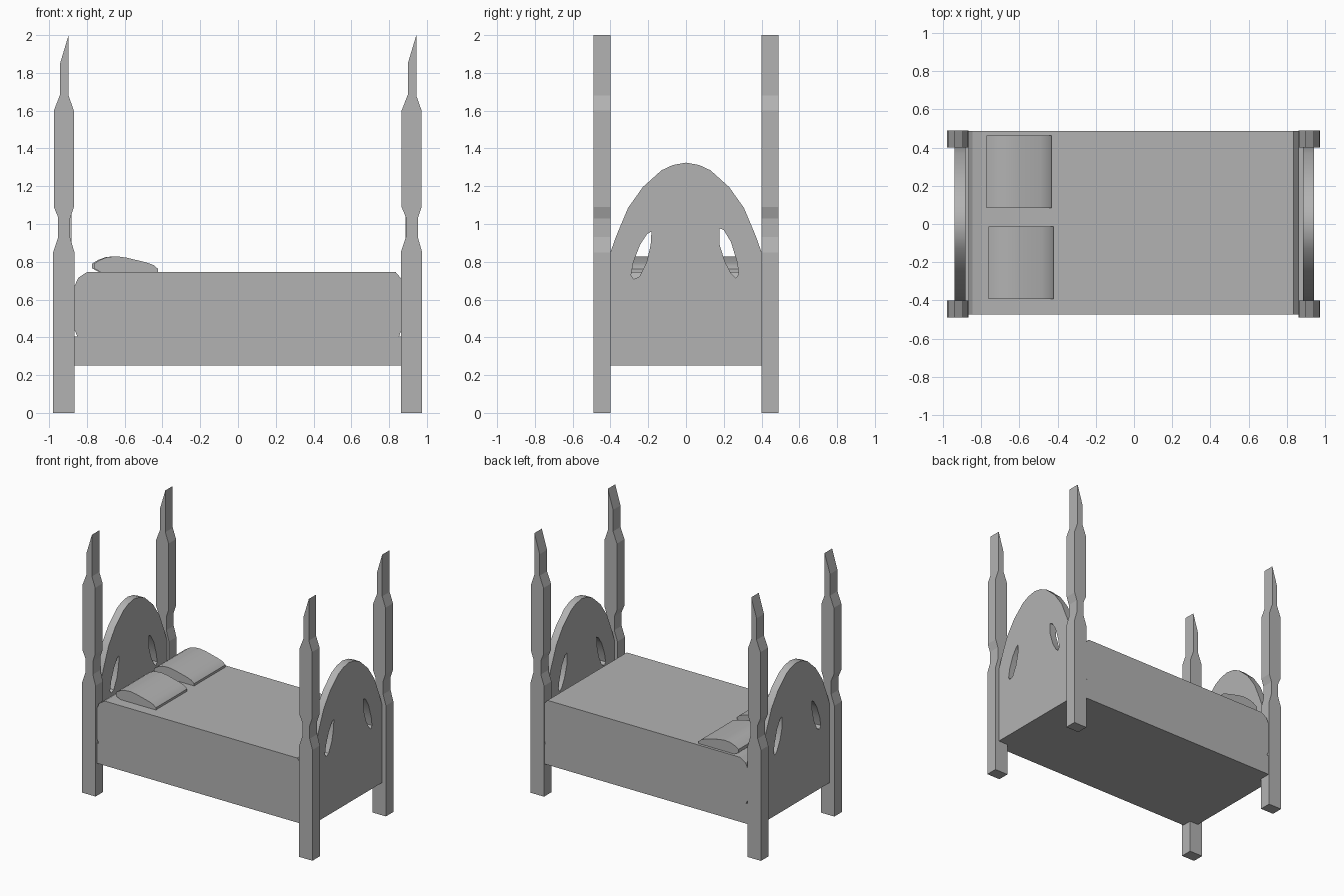
import bpy, bmesh, math
from mathutils import Matrix

if "Cube" in bpy.data.objects:
    bpy.data.objects.remove(bpy.data.objects["Cube"])

grey = bpy.data.materials.new("plain_grey")
grey.diffuse_color = (0.45, 0.45, 0.45, 1)
grey.use_nodes = True
grey.node_tree.nodes["Principled BSDF"].inputs["Base Color"].default_value = grey.diffuse_color

XZ = Matrix(((1, 0, 0), (0, 0, -1), (0, 1, 0))).to_4x4()   # profile seen from the front
YZ = Matrix(((0, 0, 1), (1, 0, 0), (0, 1, 0))).to_4x4()    # profile seen from the side


def extrude(name, loops, plane, lo, hi, shift=0.0, smooth=None):
    """Extrude a filled outline (later loops are holes) from lo to hi."""
    cu = bpy.data.curves.new(name, 'CURVE')
    cu.dimensions = '2D'
    cu.fill_mode = 'BOTH'
    cu.extrude = (hi - lo) / 2
    for loop in loops:
        sp = cu.splines.new('POLY')
        sp.points.add(len(loop) - 1)
        for p, (a, b) in zip(sp.points, loop):
            p.co = (a + shift, b, 0, 1)
        sp.use_cyclic_u = True
    tmp = bpy.data.objects.new(name + "_outline", cu)
    bpy.context.collection.objects.link(tmp)
    bpy.context.view_layer.update()
    deps = bpy.context.evaluated_depsgraph_get()
    me = bpy.data.meshes.new_from_object(tmp.evaluated_get(deps))
    bpy.data.objects.remove(tmp)
    mid = (lo + hi) / 2
    off = (0, mid, 0) if plane is XZ else (mid, 0, 0)
    me.transform(Matrix.Translation(off) @ plane)
    bm = bmesh.new()
    bm.from_mesh(me)
    bmesh.ops.remove_doubles(bm, verts=bm.verts, dist=1e-5)
    bmesh.ops.recalc_face_normals(bm, faces=bm.faces)
    for f in bm.faces:
        f.smooth = False
    bm.to_mesh(me)
    bm.free()
    me.materials.clear()
    me.materials.append(grey)
    ob = bpy.data.objects.new(name, me)
    bpy.context.collection.objects.link(ob)
    if smooth:
        bpy.ops.object.select_all(action='DESELECT')
        ob.select_set(True)
        bpy.context.view_layer.objects.active = ob
        bpy.ops.object.shade_smooth_by_angle(angle=math.radians(smooth))
    return ob


# Four posts: same silhouette at the head and foot, with a slanted tip
post = [(-0.979, 0), (-0.866, 0), (-0.866, 0.85), (-0.889, 0.93), (-0.889, 1.03),
        (-0.869, 1.09), (-0.869, 1.60), (-0.897, 1.68), (-0.897, 2.0), (-0.942, 1.85),
        (-0.942, 1.685), (-0.975, 1.60), (-0.975, 1.09), (-0.952, 1.035),
        (-0.952, 0.93), (-0.979, 0.85)]
for end, dx in (("head", 0), ("foot", 1.841)):
    for side, lo, hi in (("front", -0.49, -0.40), ("back", 0.40, 0.49)):
        extrude(f"{end}_{side}_post", [post], XZ, lo, hi, dx)

# Arched end boards with two slanted openings
half = [(0.40, 0.25), (0.40, 0.85), (0.37, 0.935), (0.307, 1.085), (0.228, 1.196),
        (0.13, 1.284), (0.07, 1.312)]
arch = half + [(0, 1.325)] + [(-y, z) for y, z in reversed(half)]
hole_a = [(-0.183, 0.96), (-0.206, 0.947), (-0.243, 0.89), (-0.278, 0.80), (-0.291, 0.73),
          (-0.277, 0.708), (-0.246, 0.722), (-0.208, 0.80), (-0.187, 0.89)]
hole_b = [(0.178, 0.977), (0.178, 0.89), (0.206, 0.80), (0.238, 0.74), (0.264, 0.714),
          (0.279, 0.735), (0.270, 0.80), (0.238, 0.905), (0.20, 0.968)]
extrude("headboard", [arch, hole_a, hole_b], YZ, -0.94, -0.882, smooth=30)
extrude("footboard", [arch, hole_a, hole_b], YZ, 0.886, 0.942, smooth=30)

# Base slab between the boards
base = [(-0.885, 0.25), (0.888, 0.25), (0.888, 0.405), (-0.885, 0.405)]
extrude("bed_base", [base], XZ, -0.475, 0.486)

# Mattress with softened ends
mattress = [(-0.85, 0.405), (0.853, 0.405), (0.865, 0.44), (0.865, 0.71), (0.835, 0.745),
            (-0.80, 0.745), (-0.846, 0.715), (-0.866, 0.67), (-0.866, 0.44)]
extrude("mattress", [mattress], XZ, -0.475, 0.486)

# Two pillows, the front one nudged toward the foot
pillow = [(-0.73, 0.742), (-0.432, 0.742), (-0.432, 0.762), (-0.455, 0.782), (-0.49, 0.795),
          (-0.55, 0.81), (-0.60, 0.822), (-0.65, 0.829), (-0.70, 0.825), (-0.74, 0.81),
          (-0.772, 0.79), (-0.772, 0.765)]
extrude("back_pillow", [pillow], XZ, 0.085, 0.465, smooth=35)
extrude("front_pillow", [pillow], XZ, -0.392, -0.012, 0.009, smooth=35)
